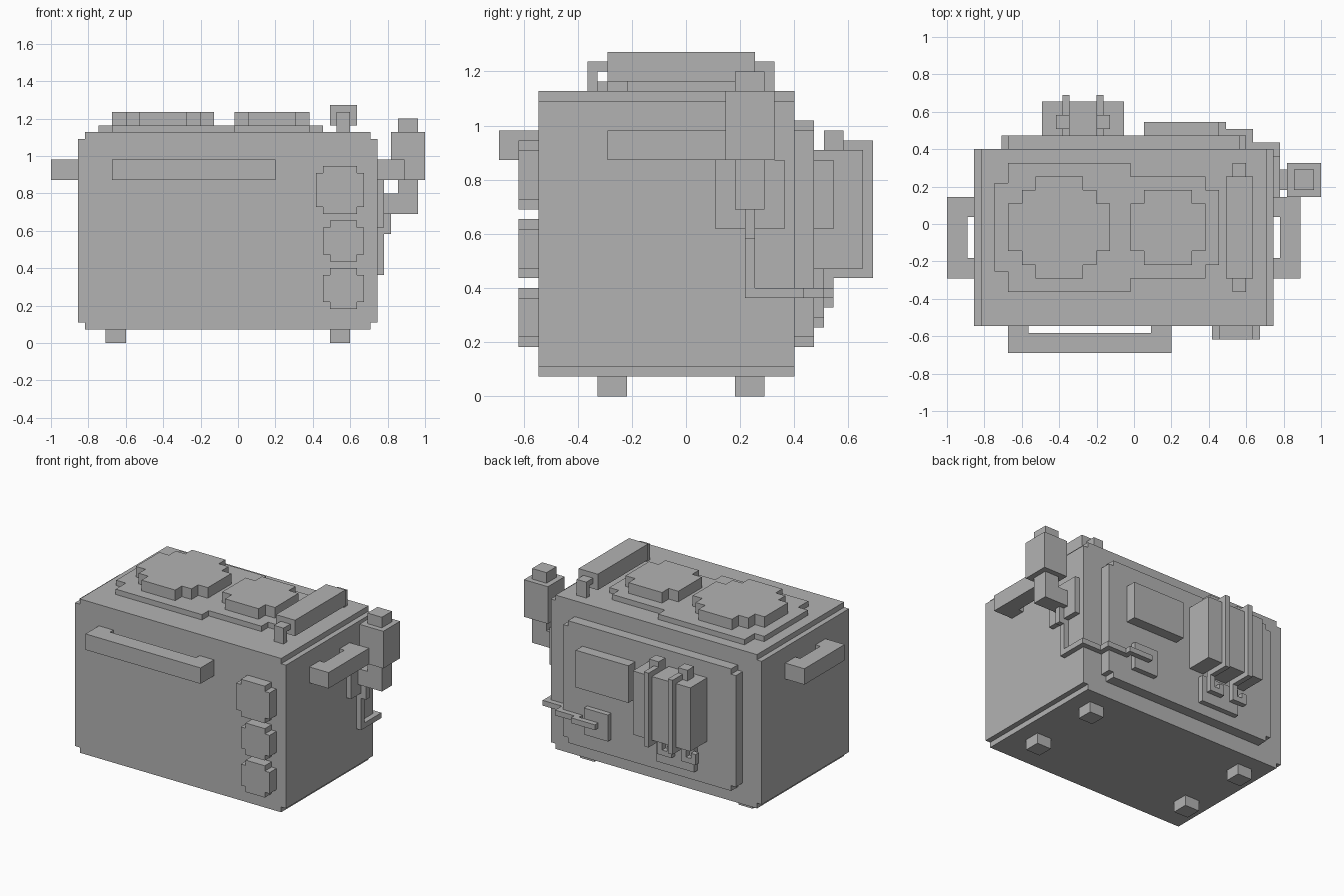
import bpy
import bmesh
from mathutils import Vector

# Everything sits on a block grid; UNIT is the size of one block
UNIT = 2 / 55
ORIGIN = Vector((27.5, 19, 0))

old_cube = bpy.data.objects.get("Cube")
if old_cube:
    bpy.data.objects.remove(old_cube, do_unlink=True)

grey = bpy.data.materials.new("plain_grey")
grey.use_nodes = True
grey.diffuse_color = (0.45, 0.45, 0.45, 1)
grey.node_tree.nodes["Principled BSDF"].inputs["Base Color"].default_value = grey.diffuse_color


def finish(name, mesh_data):
    """Scale the block grid to the model frame and create the object."""
    for vertex in mesh_data.verts:
        vertex.co = (vertex.co - ORIGIN) * UNIT
    bmesh.ops.recalc_face_normals(mesh_data, faces=mesh_data.faces)
    mesh = bpy.data.meshes.new(name)
    mesh_data.to_mesh(mesh)
    mesh_data.free()
    mesh.materials.append(grey)
    part = bpy.data.objects.new(name, mesh)
    bpy.context.collection.objects.link(part)


def add_cuboid(mesh_data, low, high):
    low, high = Vector(low), Vector(high)
    verts = bmesh.ops.create_cube(mesh_data, size=1)["verts"]
    for vertex in verts:
        vertex.co = (low + high) / 2 + vertex.co * (high - low)


def box(name, x, y, z):
    mesh_data = bmesh.new()
    add_cuboid(mesh_data, *zip(x, y, z))
    finish(name, mesh_data)


def square_pipe(name, path):
    """One-block-thick pipe following grid cells."""
    mesh_data = bmesh.new()
    for start, end in zip(path, path[1:]):
        low = [min(pair) for pair in zip(start, end)]
        high = [max(pair) + 1 for pair in zip(start, end)]
        add_cuboid(mesh_data, low, high)
    finish(name, mesh_data)


def prism(name, axis, outline, depth):
    """Extrude an outline along y (outline in x, z) or z (outline in x, y)."""
    mesh_data = bmesh.new()
    near, far = depth
    if axis == "y":
        points = [(u, near, v) for u, v in outline]
        push = Vector((0, far - near, 0))
    else:
        points = [(u, v, near) for u, v in outline]
        push = Vector((0, 0, far - near))
    base = mesh_data.faces.new([mesh_data.verts.new(p) for p in points])
    extruded = bmesh.ops.extrude_face_region(mesh_data, geom=[base], use_keep_orig=True)
    moved = [g for g in extruded["geom"] if isinstance(g, bmesh.types.BMVert)]
    bmesh.ops.translate(mesh_data, verts=moved, vec=push)
    finish(name, mesh_data)


def stepped_plate(name, axis, centre, steps, depth):
    """Plate with stair-stepped corners; steps are half sizes, widest first."""
    quarter = [steps[0]]
    for before, after in zip(steps, steps[1:]):
        quarter += [(after[0], before[1]), after]
    half = quarter + [(-u, v) for u, v in reversed(quarter)]
    ring = half + [(u, -v) for u, v in reversed(half)]
    prism(name, axis, [(centre[0] + u, centre[1] + v) for u, v in ring], depth)


# Main body and feet
stepped_plate("body", "y", (26, 16.5), [(22, 13.5), (21, 14.5)], depth=(4, 30))
for side, foot_x in (("right", 8), ("left", 41)):
    for end, foot_y in (("front", 10), ("back", 24)):
        box(f"{end}_{side}_foot", (foot_x, foot_x + 3), (foot_y, foot_y + 3), (0, 2))

# Carrying handles: a bar on two posts
box("front_handle_bar", (9, 33), (0, 3), (24, 27))
for post in (9, 30):
    box("front_handle_post", (post, post + 3), (3, 4), (24, 27))
for side, bar_x, post_x in (("right", (0, 3), (3, 4)), ("left", (49, 52), (48, 49))):
    box(f"{side}_handle_bar", bar_x, (11, 23), (24, 27))
    for post in (11, 20):
        box(f"{side}_handle_post", post_x, (post, post + 3), (24, 27))

# Front knobs
stepped_plate("large_knob", "y", (42.5, 22.5), [(3.5, 2.5), (2.5, 3.5)], depth=(2, 4))
for name, height in (("middle_knob", 15), ("lower_knob", 8)):
    stepped_plate(name, "y", (43, height), [(3, 2), (2, 3)], depth=(2, 4))

# Cooking surface with two burners
back_edge = [(7, 25), (9, 25), (9, 28), (27, 28), (27, 26), (38, 26), (38, 24), (40, 24)]
front_edge = [(u, 37 - v) for u, v in reversed(back_edge)]
prism("burner_tray", "z", back_edge + front_edge, depth=(31, 32))
stepped_plate("large_burner", "z", (16.5, 18.5),
              [(7.5, 3.5), (5.5, 5.5), (3.5, 7.5)], depth=(32, 34))
stepped_plate("small_burner", "z", (32.5, 18.5),
              [(5.5, 3.5), (3.5, 5.5)], depth=(32, 34))

# Top grip on two bent arms
box("top_grip", (41, 45), (11, 26), (32, 35))
for end, arm_y, post_y in (("front", (9, 11), (9, 10)), ("back", (26, 28), (27, 28))):
    box(f"{end}_grip_arm", (42, 44), arm_y, (33, 34))
    box(f"{end}_grip_post", (42, 44), post_y, (31, 33))

# Back panel and its plates
stepped_plate("back_panel", "y", (26, 16.5), [(18, 10.5), (17, 11.5)], depth=(30, 32))
box("vent_plate", (29, 40), (32, 34), (17, 24))
box("socket_plate", (34, 39), (32, 33), (8, 13))
box("pipe_plate", (16, 24), (32, 33), (7, 12))

# Back tanks with pipes in the gaps between them
for name, tank_x in (("right_tank", (14, 17)), ("middle_tank", (18, 22)), ("left_tank", (23, 26))):
    box(name, tank_x, (32, 37), (13, 25))
for side, pipe, cap in (("right", 17, 16), ("left", 22, 22)):
    square_pipe(f"{side}_tank_pipe", [
        (pipe - 2, 33, 10), (pipe - 2, 33, 9), (pipe, 33, 9), (pipe, 33, 12),
        (pipe, 37, 12), (pipe, 37, 25), (pipe, 35, 25)])
    box(f"{side}_pipe_cap", (cap, cap + 2), (33, 35), (25, 27))

# Hanging sprayer with bracket, on the left side
box("sprayer_body", (50, 55), (23, 28), (24, 31))
box("sprayer_cap", (51, 54), (24, 27), (31, 33))
box("sprayer_nozzle", (51, 54), (24, 27), (19, 24))
box("sprayer_arm", (49, 51), (24, 27), (19, 22))
box("sprayer_bracket", (48, 49), (22, 29), (17, 24))
box("sprayer_hook", (49, 50), (25, 26), (16, 19))

# Cable from the bracket around to the back socket
square_pipe("socket_cable", [
    (48, 25, 17), (48, 25, 10), (48, 30, 10), (44, 30, 10),
    (44, 32, 10), (40, 32, 10), (40, 33, 10), (36, 33, 10)])
